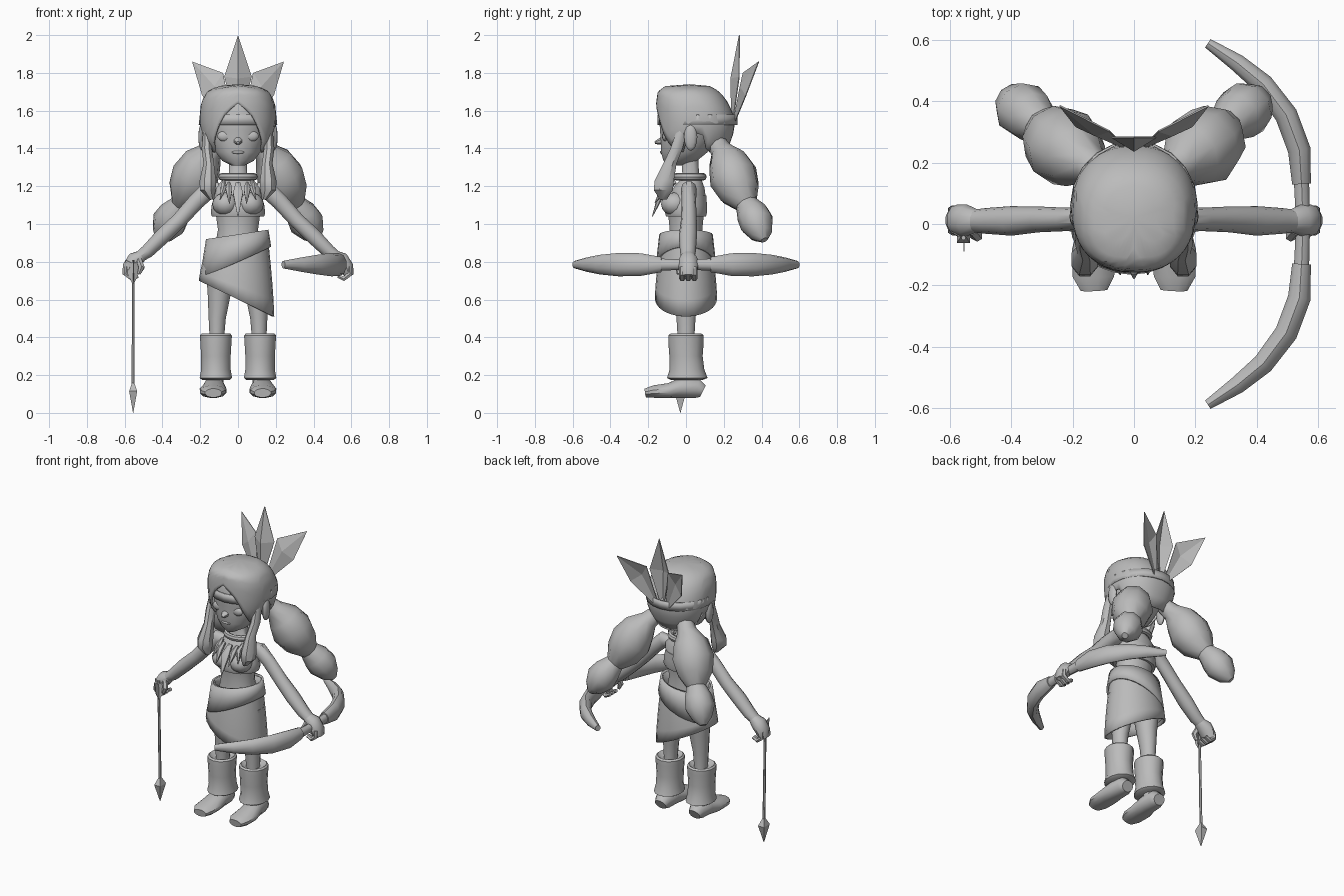
import bpy, bmesh, math
from mathutils import Vector

GREY = bpy.data.materials.new("plain grey")
GREY.diffuse_color = (0.5, 0.5, 0.5, 1)


def finish(name, bm, angle=40, thick=0):
    bmesh.ops.remove_doubles(bm, verts=bm.verts, dist=0.0005)
    bmesh.ops.recalc_face_normals(bm, faces=bm.faces)
    me = bpy.data.meshes.new(name)
    bm.to_mesh(me)
    bm.free()
    me.materials.append(GREY)
    ob = bpy.data.objects.new(name, me)
    bpy.context.collection.objects.link(ob)
    if thick:
        mod = ob.modifiers.new("thickness", 'SOLIDIFY')
        mod.thickness = thick
    bpy.ops.object.select_all(action='DESELECT')
    ob.select_set(True)
    bpy.context.view_layer.objects.active = ob
    if angle:
        bpy.ops.object.shade_smooth_by_angle(angle=math.radians(angle))
    return ob


def bridge(bm, rings):
    n = len(rings[0])
    for r0, r1 in zip(rings, rings[1:]):
        for i in range(n):
            j = (i + 1) % n
            bm.faces.new((r0[i], r0[j], r1[j], r1[i]))


def tube(name, pts, n=10, ref=(0, 1, 0), level=False, side=1, angle=40):
    """Capped sweep; each point is x, y, z, radius across, radius along ref."""
    bm = bmesh.new()
    rings = []
    P = [Vector((p[0] * side, p[1], p[2])) for p in pts]
    for k, p in enumerate(pts):
        t = (P[min(k + 1, len(P) - 1)] - P[max(k - 1, 0)]).normalized()
        if level:
            t = Vector((0, 0, 1))
        u = t.cross(Vector(ref)).normalized()
        w = u.cross(t)
        rings.append([bm.verts.new(P[k] + u * p[3] * math.cos(a) + w * p[4] * math.sin(a))
                      for a in (2 * math.pi * (i + 0.5) / n for i in range(n))])
    bridge(bm, rings)
    bm.faces.new(rings[0])
    bm.faces.new(rings[-1])
    return finish(name, bm, angle)


def shell(name, f, nu, nv, thick=0.01, angle=40):
    """Open sheet closed around the z axis; f(angle, height fraction)."""
    bm = bmesh.new()
    bridge(bm, [[bm.verts.new(f(2 * math.pi * i / nu, k / nv)) for i in range(nu)]
                for k in range(nv + 1)])
    return finish(name, bm, angle, thick)


def ball(name, loc, scale, seg=12):
    bm = bmesh.new()
    bmesh.ops.create_uvsphere(bm, u_segments=seg, v_segments=8, radius=1)
    for v in bm.verts:
        v.co = Vector([v.co[i] * scale[i] + loc[i] for i in range(3)])
    return finish(name, bm)


def interp(table, x):
    for a, b in zip(table, table[1:]):
        if x <= b[0]:
            t = max(0, (x - a[0]) / (b[0] - a[0]))
            return [p + (q - p) * t for p, q in zip(a, b)][1:]
    return table[-1][1:]


# Head and face
tube("head", [(0, -.065, 1.31, .035, .04), (0, -.03, 1.335, .085, .09), (0, -.01, 1.38, .12, .125),
              (0, .01, 1.44, .145, .145), (0, .02, 1.5, .16, .16), (0, .03, 1.58, .17, .175),
              (0, .03, 1.66, .14, .14)], 20, level=True)
tube("nose", [(0, -.11, 1.445, .03, .025), (0, -.145, 1.435, .02, .017),
              (0, -.165, 1.43, .008, .007)], 8, ref=(0, 0, 1))
ball("lips", (0, -.127, 1.38), (.035, .012, .009))

# Hair cap, parted in the middle and open around the face
PROFILE = [(1.36, .13, -.115, .2), (1.45, .19, -.15, .245), (1.55, .205, -.157, .262),
           (1.64, .196, -.158, .225), (1.70, .165, -.15, .18), (1.73, .11, -.11, .13),
           (1.74, 0, .02, .02)]
HEM = [(0, 1.64), (20, 1.57), (40, 1.45), (58, 1.38), (72, 1.38), (84, 1.48), (98, 1.48),
       (110, 1.38), (180, 1.36)]


def hair(a, v):
    deg = math.degrees(a)
    low = interp(HEM, min(deg, 360 - deg))[0]
    z = 1.74 - (1.74 - low) * (1 - v) ** 1.6
    rx, yf, yb = interp(PROFILE, z)
    sx, cy = [math.copysign(abs(w) ** .88, w) for w in (math.sin(a), math.cos(a))]
    return (rx * sx, (yf + yb) / 2 - (yb - yf) / 2 * cy, z)


shell("hair", hair, 40, 10, .012, 50)
shell("headband", lambda a, v: ((.208 - .006 * v) * math.sin(a), .06 - .212 * math.cos(a),
                                1.525 + .055 * v), 20, 1, .008)

# Feathers, each folded along its rib


def feather(name, base, left, tip, right, rib):
    bm = bmesh.new()
    b, l, t, r, m = [bm.verts.new(p) for p in (base, left, tip, right, rib)]
    for tri in ((b, l, m), (l, t, m), (t, r, m), (r, b, m)):
        bm.faces.new(tri)
    return finish(name, bm, 0, .005)


feather("middle_feather", (0, .24, 1.5), (-.073, .28, 1.78), (0, .28, 2), (.073, .28, 1.78),
        (0, .235, 1.77))

# Torso, neck and necklace
tube("torso", [(0, 0, .88, .125, .1), (0, 0, .97, .108, .088), (0, 0, 1.04, .118, .095)],
     16, level=True)
tube("top", [(0, 0, 1.04, .14, .108), (0, 0, 1.055, .147, .112), (0, 0, 1.1, .142, .113),
             (0, .01, 1.15, .128, .1)], 16, level=True)
tube("shoulders", [(0, .01, 1.13, .125, .098), (0, .015, 1.19, .13, .085),
                   (0, .025, 1.23, .085, .06), (0, .025, 1.26, .05, .045),
                   (0, .02, 1.36, .045, .045)], 16, level=True)
bpy.ops.mesh.primitive_torus_add(major_segments=20, minor_segments=8, major_radius=.085,
                                 minor_radius=.02, location=(0, .02, 1.25))
collar = bpy.context.object
collar.name = "necklace_ring"
collar.scale = (1, .85, 1)
collar.data.materials.append(GREY)
bpy.ops.object.shade_smooth_by_angle()
for x, y, z, tx, ty, tz, r in ((0, -.08, 1.215, 0, -.178, 1.04, .03),
                               (.048, -.075, 1.215, .045, -.165, 1.11, .02),
                               (-.048, -.075, 1.215, -.045, -.165, 1.11, .02),
                               (.075, -.055, 1.225, .095, -.135, 1.13, .018),
                               (-.075, -.055, 1.225, -.095, -.135, 1.13, .018)):
    tube("necklace_tooth", [(x, y, z, r * .5, .012), (x, y * .7 + ty * .3 - .02, z * .7 + tz * .3, r, .018),
                            (tx, ty, tz, .002, .002)], 6)

# Wrapped skirt with slanted hem and a folded-over layer


def skirt(a, v):
    c, s = math.cos(a), math.sin(a)
    rx, ry = .2 - .045 * v ** 1.3, .165 - .038 * v ** 1.5
    low, high = .605 - .095 * c, .94 + .02 * c
    return (rx * c - .008 * (1 - v), ry * s, low + (high - low) * v)


def fold(a, v):
    c, s = math.cos(a), math.sin(a)
    low, high = .80 + .08 * c, .945 + .025 * c
    z = low + (high - low) * v
    g = (z - .68) / .28
    return ((.208 - .045 * g) * c, (.172 - .032 * g) * s, z)


shell("skirt", skirt, 24, 5, .01)
shell("skirt_fold", fold, 24, 2, .012)

# Mirrored parts
for s, tag in ((1, "left"), (-1, "right")):
    ball(tag + "_eye", (s * .07, -.109, 1.465), (.04, .018, .028))
    ball(tag + "_ear", (s * .19, .025, 1.46), (.02, .035, .072))
    ball(tag + "_bust", (s * .066, -.06, 1.105), (.07, .072, .062))
    tube(tag + "_front_lock", [(.165, -.02, 1.5, .02, .03), (.165, -.05, 1.4, .03, .035),
                               (.155, -.085, 1.32, .03, .038), (.16, -.115, 1.23, .047, .055),
                               (.16, -.12, 1.18, .045, .055), (.14, -.12, 1.13, .015, .02)],
         8, level=True, side=s)
    tube(tag + "_pigtail", [(.1, .16, 1.43, .05, .05), (.14, .19, 1.385, .06, .06),
                            (.185, .22, 1.33, .105, .105), (.225, .25, 1.25, .13, .13),
                            (.265, .285, 1.17, .11, .11), (.3, .32, 1.105, .06, .06),
                            (.335, .35, 1.055, .085, .085), (.365, .375, 1.005, .095, .09),
                            (.4, .4, .945, .06, .06), (.42, .415, .915, .02, .02)],
         9, side=s)
    feather(tag + "_feather", (s * .02, .24, 1.5), (s * .08, .3, 1.8), (s * .243, .383, 1.86),
            (s * .19, .315, 1.68), (s * .125, .285, 1.73))
    # Arm, fist and fingers
    tube(tag + "_arm", [(.1, .015, 1.19, .03, .035), (.15, .015, 1.185, .05, .042),
                        (.22, .015, 1.12, .046, .038), (.31, .015, 1.02, .043, .042),
                        (.4, .01, .935, .044, .048), (.48, .01, .855, .038, .042),
                        (.53, .01, .82, .03, .036)], 10, side=s)
    tube(tag + "_hand", [(.505, .01, .835, .03, .035), (.545, .012, .81, .045, .052),
                         (.575, .012, .77, .04, .052), (.59, .012, .725, .025, .04)],
         10, side=s)
    for k in range(3):
        y = -.02 + k * .032
        tube(tag + "_finger", [(.59, y, .775, .014, .016), (.592, y, .735, .016, .017),
                               (.56, y, .71, .014, .016), (.53, y, .725, .012, .014)],
             6, side=s)
    tube(tag + "_thumb", [(.525, -.02, .81, .018, .018), (.51, -.04, .77, .018, .018),
                          (.525, -.04, .735, .01, .01)], 6, side=s)
    # Leg, cuff and shoe
    tube(tag + "_leg", [(.09, 0, .8, .085, .09), (.1, 0, .62, .062, .065),
                        (.11, 0, .5, .047, .052), (.112, 0, .4, .04, .046),
                        (.12, .015, .14, .045, .05)], 12, level=True, side=s)
    tube(tag + "_leg_cuff", [(.117, .005, .175, .075, .085), (.117, .007, .185, .088, .107),
                             (.117, .005, .23, .08, .092), (.117, 0, .3, .08, .088),
                             (.117, 0, .38, .085, .094), (.117, 0, .41, .087, .093),
                             (.117, 0, .42, .077, .082), (.117, 0, .4, .05, .055)],
         14, level=True, side=s)
    shoe = tube(tag + "_shoe", [(.125, .09, .115, .04, .035), (.125, .06, .13, .055, .055),
                                (.127, -.02, .132, .06, .058), (.132, -.09, .117, .073, .042),
                                (.132, -.17, .112, .07, .035), (.13, -.215, .105, .045, .024)],
                12, ref=(0, 0, 1), side=s)
    for v in shoe.data.vertices:
        v.co.z = max(v.co.z, .08)

# Bow: half limbs mirrored front to back, plus a grip
for d, tag in ((1, "back"), (-1, "front")):
    tube("bow_limb_" + tag, [(.24, d * .588, .785, .017, .02), (.335, d * .525, .785, .03, .038),
                             (.42, d * .455, .785, .036, .052), (.495, d * .355, .785, .039, .062),
                             (.538, d * .24, .785, .039, .06), (.545, d * .13, .785, .032, .04)],
         10, ref=(0, 0, 1))
tube("bow_grip", [(.545, -.14, .785, .026, .032), (.55, 0, .785, .024, .027),
                  (.545, .14, .785, .026, .032)], 10, ref=(0, 0, 1))

# Arrow held point down
AX = -.555
tube("arrow_shaft", [(AX, -.03, .13, .009, .009), (AX, -.045, .81, .008, .008)], 6)
tube("arrow_head", [(AX, -.03, .165, .006, .006), (AX, -.03, .115, .03, .045),
                    (AX, -.03, 0, .001, .001)], 4, level=True, angle=0)
for q in range(3):
    a = q * 2 * math.pi / 3 - math.pi / 2
    bm = bmesh.new()
    dx, dy = math.cos(a), math.sin(a)
    bm.faces.new([bm.verts.new((AX + r * dx, -.045 + r * dy, z))
                  for r, z in ((0, .68), (.035, .74), (.045, .81), (0, .79))])
    finish("arrow_fletching", bm, 0, .004)
